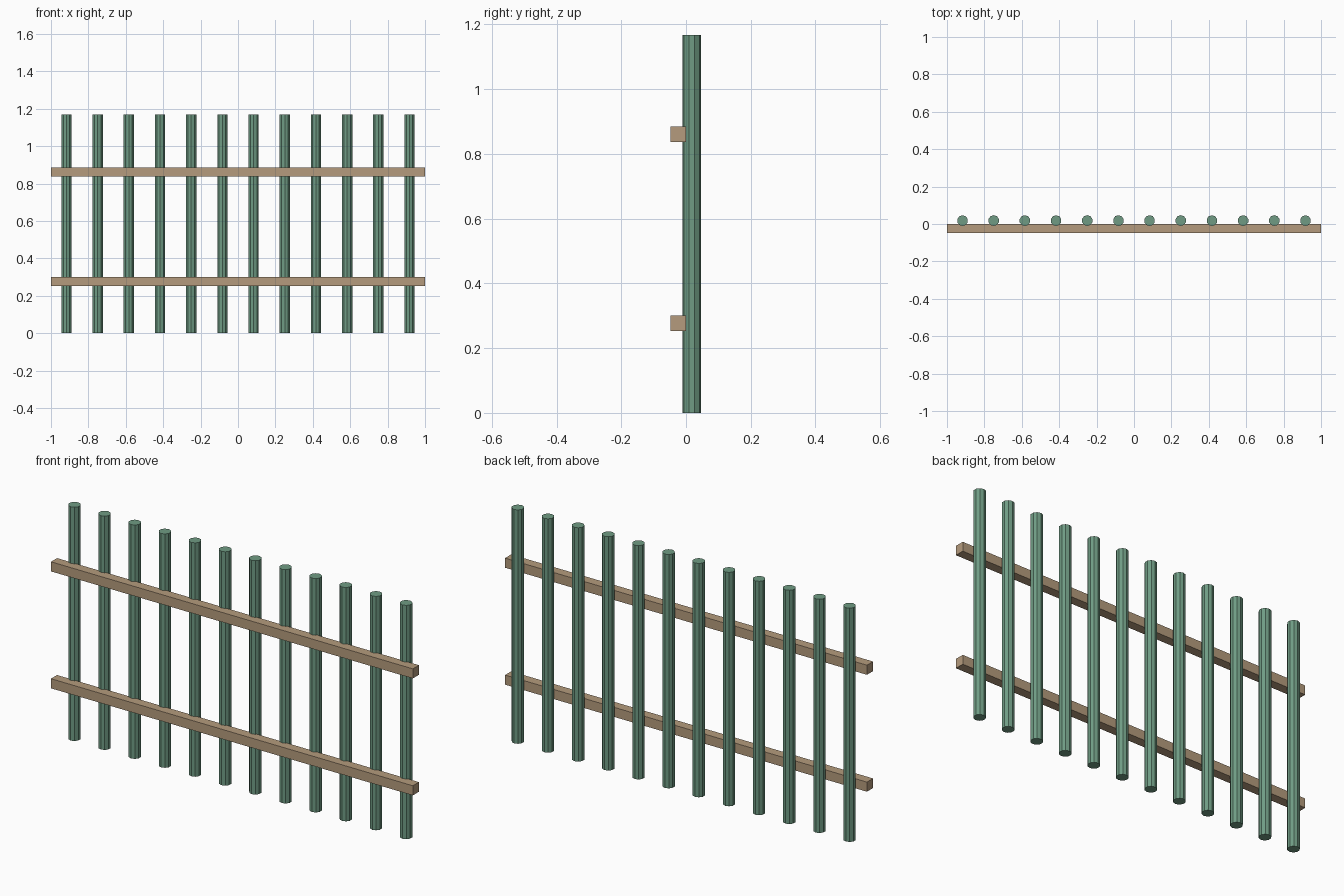
import bpy

cube = bpy.data.objects.get("Cube")
if cube:
    bpy.data.objects.remove(cube, do_unlink=True)


def make_material(name, color):
    mat = bpy.data.materials.new(name)
    mat.use_nodes = True
    mat.diffuse_color = color
    mat.node_tree.nodes["Principled BSDF"].inputs["Base Color"].default_value = color
    return mat


green = make_material("pole_green", (0.16, 0.33, 0.23, 1))
tan = make_material("rail_tan", (0.46, 0.33, 0.205, 1))

LENGTH = 2.0
HEIGHT = 1.168
POLES = 12
RADIUS = 0.029
RAIL = 0.048

# Upright poles, evenly spaced with half a gap at each end
spacing = LENGTH / POLES
for i in range(POLES):
    x = (i + 0.5) * spacing - LENGTH / 2
    bpy.ops.mesh.primitive_cylinder_add(
        vertices=10, radius=RADIUS, depth=HEIGHT, location=(x, 0.018, HEIGHT / 2))
    pole = bpy.context.object
    pole.name = f"pole_{i + 1}"
    pole.data.materials.append(green)

# Horizontal rails across the front of the poles
for name, z in (("lower_rail", 0.277), ("upper_rail", 0.861)):
    bpy.ops.mesh.primitive_cube_add(size=1, location=(0, -RAIL / 2, z))
    rail = bpy.context.object
    rail.name = name
    rail.scale = (LENGTH, RAIL, RAIL)
    bpy.ops.object.transform_apply(location=False, rotation=False, scale=True)
    rail.data.materials.append(tan)
